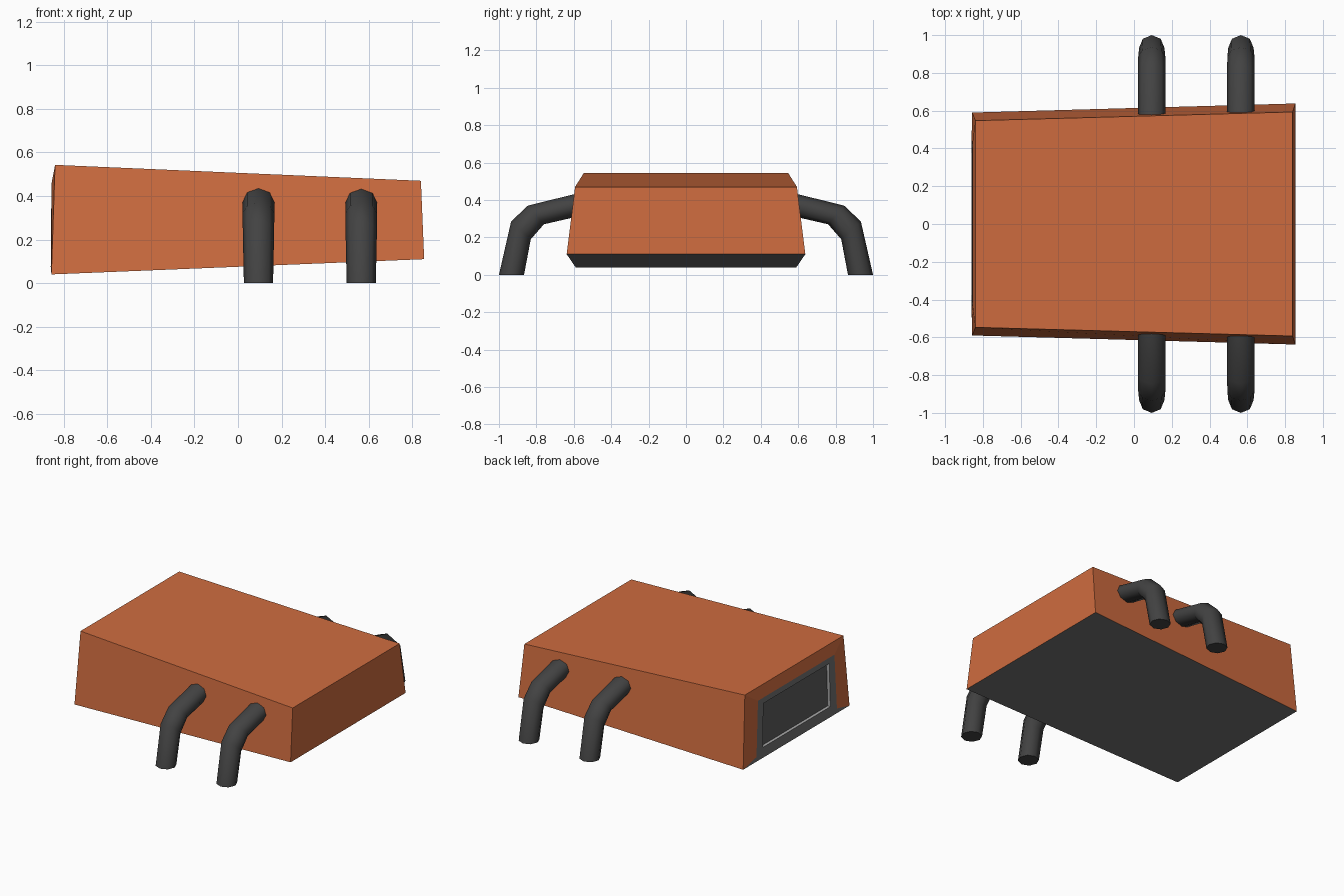
import bpy, bmesh, math

if "Cube" in bpy.data.objects:
    bpy.data.objects.remove(bpy.data.objects["Cube"])


def material(name, rgb):
    m = bpy.data.materials.new(name)
    m.diffuse_color = (*rgb, 1)
    m.use_nodes = True
    m.node_tree.nodes["Principled BSDF"].inputs["Base Color"].default_value = m.diffuse_color
    return m


orange = material("orange_paint", (0.62, 0.15, 0.05))
dark = material("dark_rubber", (0.055, 0.055, 0.055))
grey = material("grey_trim", (0.17, 0.17, 0.17))
light = material("light_edge", (0.4, 0.4, 0.4))
panel = material("panel_grey", (0.11, 0.11, 0.11))


def loft(name, rings, mats, pick):
    """Skin a list of rings and cap both ends; pick(ring, side) gives the material index."""
    bm = bmesh.new()
    vs = [[bm.verts.new(p) for p in r] for r in rings]
    n = len(rings[0])
    for i in range(len(vs) - 1):
        for j in range(n):
            k = (j + 1) % n
            f = bm.faces.new((vs[i][j], vs[i][k], vs[i + 1][k], vs[i + 1][j]))
            f.material_index = pick(i, j)
    bm.faces.new(vs[0]).material_index = pick(-1, 0)
    bm.faces.new(vs[-1]).material_index = pick(len(vs) - 1, 0)
    bmesh.ops.recalc_face_normals(bm, faces=bm.faces)
    me = bpy.data.meshes.new(name)
    bm.to_mesh(me)
    bm.free()
    for m in mats:
        me.materials.append(m)
    ob = bpy.data.objects.new(name, me)
    bpy.context.collection.objects.link(ob)
    return ob


def section(xb, yb, zb, xt, yt, zt):
    return [(xb, yb, zb), (xb, -yb, zb), (xt, -yt, zt), (xt, yt, zt)]


# Body: plain end, open end, raised grey frame, window edge, recessed panel
body_rings = [
    section(0.855, 0.638, 0.11, 0.84, 0.593, 0.47),
    section(-0.857, 0.59, 0.04, -0.84, 0.547, 0.543),
    section(-0.86, 0.446, 0.075, -0.856, 0.424, 0.46),
    section(-0.859, 0.375, 0.115, -0.857, 0.365, 0.42),
    section(-0.838, 0.375, 0.115, -0.836, 0.365, 0.42),
]


def body_material(ring, side):
    if ring in (0, 1):
        return 1 if side == 0 else 0      # grey underside and sill
    return {-1: 0, 2: 1, 3: 2, 4: 3}[ring]


loft("body", body_rings, [orange, grey, light, panel], body_material)

# Bent tube legs: outer (y, z), inner (y, z), half width
leg_path = [
    ((0.56, 0.44), (0.53, 0.323), 0.073),
    ((0.845, 0.37), (0.76, 0.27), 0.073),
    ((0.935, 0.285), (0.83, 0.19), 0.072),
    ((1.0, 0.0), (0.866, 0.0), 0.067),
]
SIDES = 8


def leg_ring(outer, inner, w):
    pts = []
    for k in range(SIDES):
        a = 2 * math.pi * k / SIDES
        t = (1 + math.cos(a)) / 2
        pts.append((w * math.sin(a),
                    inner[0] + (outer[0] - inner[0]) * t,
                    inner[1] + (outer[1] - inner[1]) * t))
    return pts


for name, x in (("middle_legs", 0.094), ("end_legs", 0.566)):
    rings = [[(px + x, py, pz) for px, py, pz in leg_ring(*p)] for p in leg_path]
    leg = loft(name, rings, [dark], lambda i, j: 0)
    bpy.ops.object.select_all(action='DESELECT')
    leg.select_set(True)
    bpy.context.view_layer.objects.active = leg
    bpy.ops.object.shade_smooth_by_angle(angle=math.radians(55))
    mir = leg.modifiers.new("mirror", 'MIRROR')
    mir.use_axis = (False, True, False)
